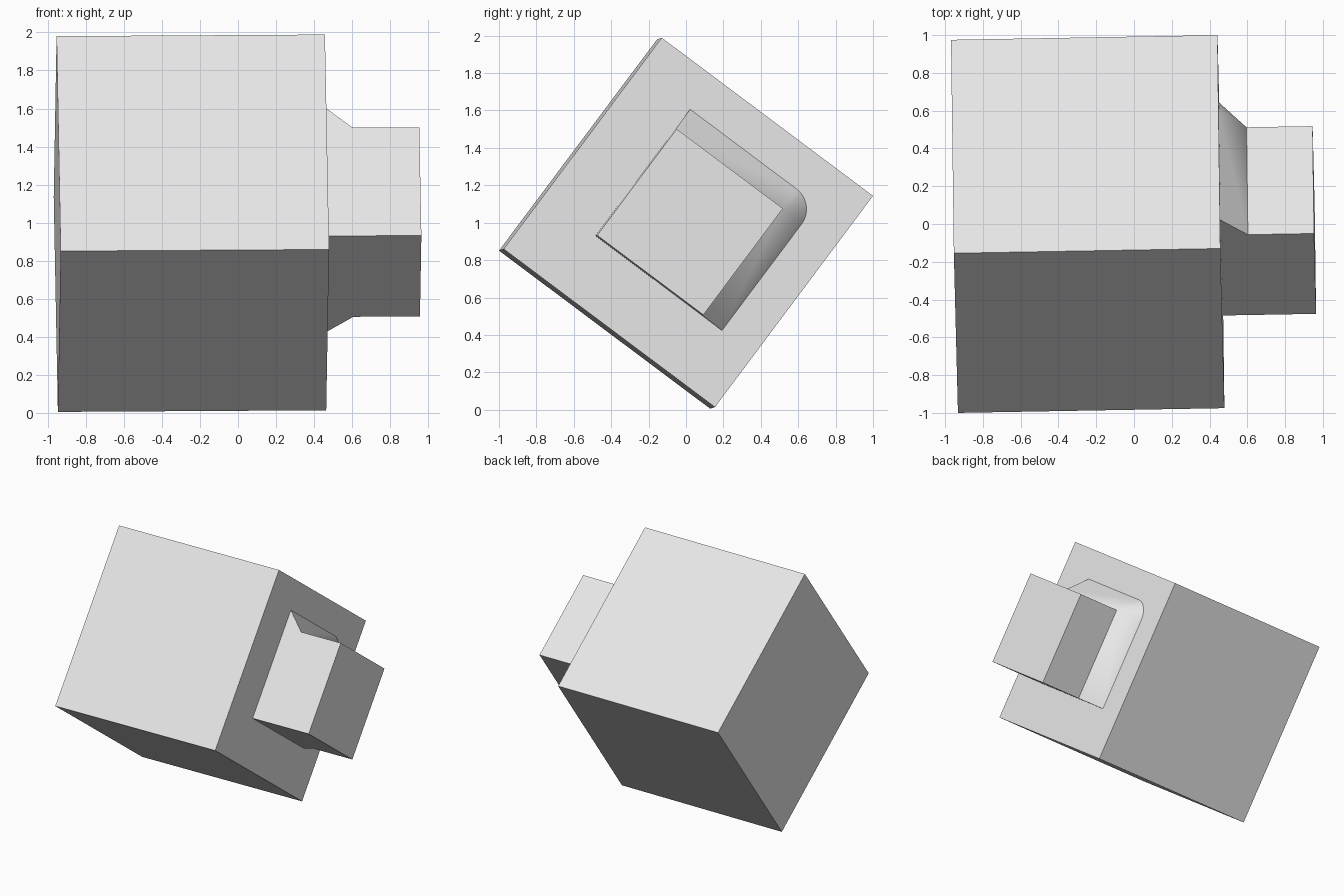
import bpy, bmesh, math
from mathutils import Vector, Matrix

cube = bpy.data.objects.get("Cube")
if cube:
    bpy.data.objects.remove(cube, do_unlink=True)

grey = bpy.data.materials.new("light grey")
grey.use_nodes = True
grey.diffuse_color = (0.8, 0.8, 0.8, 1)
grey.node_tree.nodes["Principled BSDF"].inputs["Base Color"].default_value = (0.8, 0.8, 0.8, 1)

# Tilted frame: w runs out along the neck, u and v span the square section
ANGLE = math.radians(36.8)
w = Vector((1, 0.0177, 0.006)).normalized()
u = Vector((0, math.cos(ANGLE), -math.sin(ANGLE)))
u = (u - w * u.dot(w)).normalized()
v = w.cross(u)
FRAME = Matrix.Translation((-0.245, 0, 0.997)) @ Matrix((u, v, w)).transposed().to_4x4()

BODY = 0.7055        # half side of the body
HALF = 0.355         # half side of the neck
FLARE = 0.137        # width of the sloped foot
FOOT, END = 0.85, 1.2


def add_object(name, bm):
    bmesh.ops.recalc_face_normals(bm, faces=bm.faces)
    mesh = bpy.data.meshes.new(name)
    bm.to_mesh(mesh)
    bm.free()
    mesh.materials.append(grey)
    obj = bpy.data.objects.new(name, mesh)
    obj.matrix_world = FRAME
    bpy.context.collection.objects.link(obj)
    bpy.ops.object.select_all(action='DESELECT')
    obj.select_set(True)
    bpy.context.view_layer.objects.active = obj
    bpy.ops.object.shade_smooth_by_angle(angle=math.radians(25))


# Main cube
bm = bmesh.new()
bmesh.ops.create_cube(bm, size=2 * BODY)
add_object("body", bm)

# Square neck whose foot slopes out on two sides, with a rounded corner between
bm = bmesh.new()
square = [(-HALF, -HALF), (HALF, -HALF), (HALF, HALF), (-HALF, HALF)]
end = [bm.verts.new((x, y, END)) for x, y in square]
mid = [bm.verts.new((x, y, FOOT)) for x, y in square]
base_z = BODY - 0.002
corner = [bm.verts.new((-HALF, -HALF, base_z)), bm.verts.new((HALF + FLARE, -HALF, base_z))]
arc = []
for i in range(13):
    a = math.radians(90 * i / 12)
    arc.append(bm.verts.new((HALF + FLARE * math.cos(a), HALF + FLARE * math.sin(a), base_z)))
far = bm.verts.new((-HALF, HALF + FLARE, base_z))

bm.faces.new(end)
for i in range(4):
    j = (i + 1) % 4
    bm.faces.new((mid[i], mid[j], end[j], end[i]))
bm.faces.new((corner[0], corner[1], mid[1], mid[0]))
bm.faces.new((corner[1], arc[0], mid[2], mid[1]))
for a, b in zip(arc, arc[1:]):
    bm.faces.new((a, b, mid[2]))
bm.faces.new((arc[-1], far, mid[3], mid[2]))
bm.faces.new((far, corner[0], mid[0], mid[3]))
bm.faces.new(corner + arc + [far])
# Merge the flush sides into single flat faces
bmesh.ops.dissolve_limit(bm, angle_limit=math.radians(0.5), verts=bm.verts, edges=bm.edges)
add_object("neck", bm)
